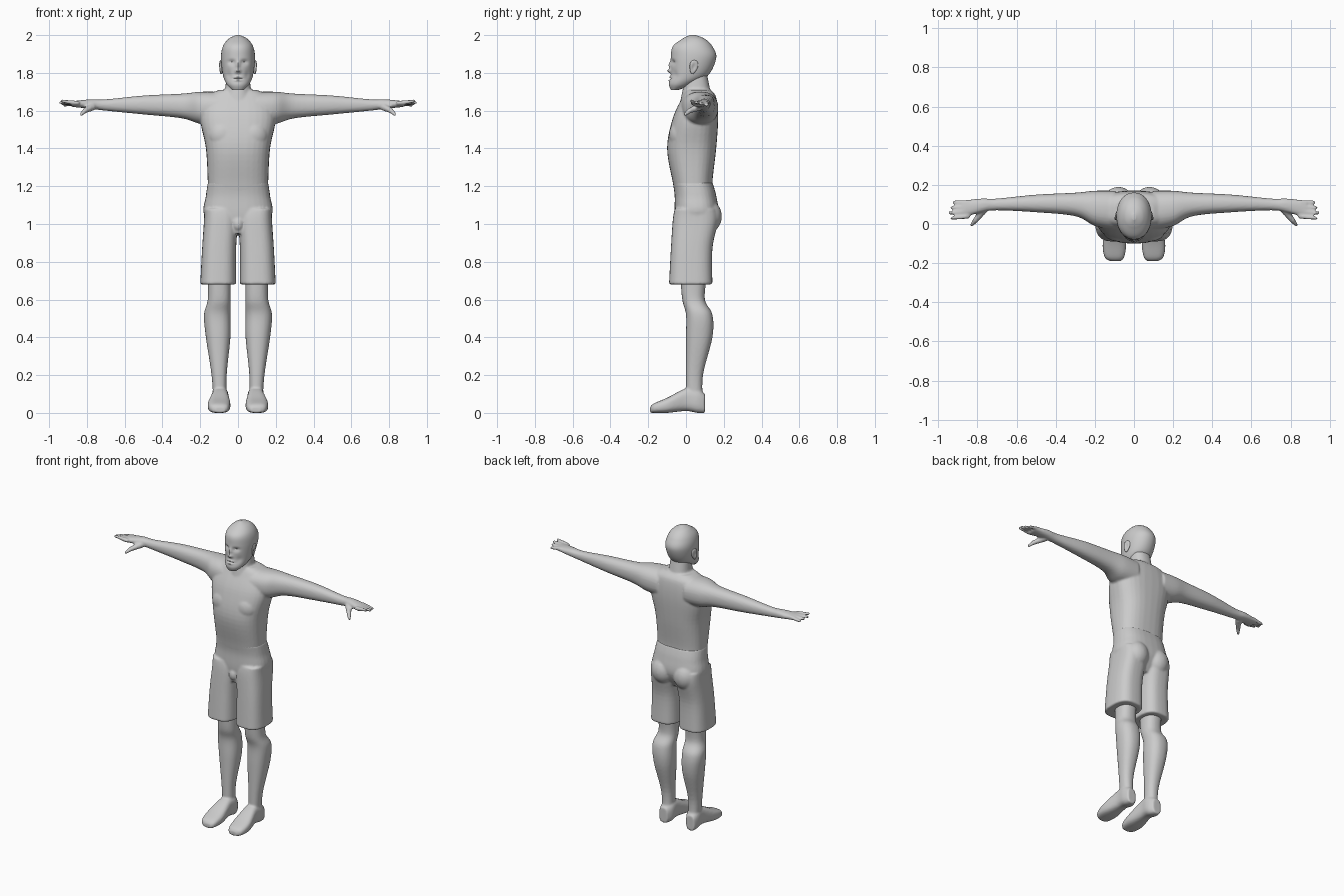
import bpy, bmesh, math
from mathutils import Vector, Matrix

default_cube = bpy.data.objects.get("Cube")
if default_cube:
    bpy.data.objects.remove(default_cube, do_unlink=True)

colour = (.6, .6, .6, 1)
grey = bpy.data.materials.new("plain_grey")
grey.use_nodes = True
grey.diffuse_color = colour
grey.node_tree.nodes["Principled BSDF"].inputs["Base Color"].default_value = colour

SIDES = {"left": 1, "right": -1}


def smooth_rows(rows, steps):
    """Ease between neighbouring sections so a few of them give a flowing form."""
    rows = [Vector(row) for row in rows]
    result = []
    for index, (start, end) in enumerate(zip(rows, rows[1:])):
        before = rows[max(index - 1, 0)]
        after = rows[min(index + 2, len(rows) - 1)]
        leave, arrive = (end - before) / 2, (after - start) / 2
        for step in range(steps):
            t = step / steps
            ease = t * t * (3 - 2 * t)
            bend = leave * (1 - t) - arrive * t
            result.append(start + (end - start) * ease + bend * t * (1 - t))
    return result + [rows[-1]]


def loft(bm, axis, rows, sides=32, power=2.3, steps=6, mirror=1):
    """Skin rounded sections given as (position, low, high, low, high) along an axis."""
    across, along = [k for k in range(3) if k != axis]
    rings = []
    for position, low_a, high_a, low_b, high_b in smooth_rows(rows, steps):
        ring = []
        for side in range(sides):
            angle = math.tau * side / sides
            cosine, sine = math.cos(angle), math.sin(angle)
            cosine = math.copysign(abs(cosine) ** (2 / power), cosine)
            sine = math.copysign(abs(sine) ** (2 / power), sine)
            point = Vector()
            point[axis] = position
            point[across] = (low_a + high_a + cosine * (high_a - low_a)) / 2
            point[along] = (low_b + high_b + sine * (high_b - low_b)) / 2
            point.x *= mirror
            ring.append(bm.verts.new(point))
        rings.append(ring)
    for lower, upper in zip(rings, rings[1:]):
        for side in range(sides):
            following = (side + 1) % sides
            bm.faces.new((lower[side], lower[following], upper[following], upper[side]))
    bm.faces.new(rings[0])
    bm.faces.new(rings[-1])


def loft_up(bm, rows, **options):
    """Loft upwards from rows of (height, half width, front, back)."""
    loft(bm, 2, [(z, -half, half, front, back) for z, half, front, back in rows], **options)


def ball(bm, centre, size):
    place = Matrix.Translation(centre) @ Matrix.Diagonal((*size, 1))
    bmesh.ops.create_uvsphere(bm, u_segments=24, v_segments=16, radius=1, matrix=place)


def rod(bm, start, end, start_radius, end_radius):
    """Round-ended tapered rod."""
    start, end = Vector(start), Vector(end)
    turn = (end - start).to_track_quat('Z', 'Y').to_matrix().to_4x4()
    bmesh.ops.create_cone(bm, cap_ends=True, segments=16, radius1=start_radius,
                          radius2=end_radius, depth=(end - start).length,
                          matrix=Matrix.Translation((start + end) / 2) @ turn)
    ball(bm, start, [start_radius] * 3)
    ball(bm, end, [end_radius] * 3)


def finish(name, bm, fused=True):
    """Make the object; fused parts melt their overlapping forms into one skin."""
    bmesh.ops.recalc_face_normals(bm, faces=bm.faces[:])
    mesh = bpy.data.meshes.new(name)
    bm.to_mesh(mesh)
    bm.free()
    mesh.materials.append(grey)
    part = bpy.data.objects.new(name, mesh)
    bpy.context.collection.objects.link(part)
    bpy.ops.object.select_all(action='DESELECT')
    part.select_set(True)
    bpy.context.view_layer.objects.active = part
    bpy.ops.object.shade_smooth_by_angle(angle=math.radians(45))
    if fused:
        fuse = part.modifiers.new("fuse", 'REMESH')
        fuse.mode = 'VOXEL'
        fuse.voxel_size = .007
        fuse.use_smooth_shade = True
        soften = part.modifiers.new("soften", 'SMOOTH')
        soften.iterations = 3


# Torso and neck
bm = bmesh.new()
loft_up(bm, [(1.16, .16, -.06, .15), (1.22, .16, -.07, .14), (1.4, .17, -.1, .16),
             (1.56, .2, -.07, .17), (1.67, .17, -.02, .16), (1.71, .1, 0, .13)], power=2.6)
loft_up(bm, [(1.6, .09, -.04, .15), (1.7, .07, -.02, .13), (1.8, .06, 0, .11)])

for mirror in SIDES.values():
    # Chest
    ball(bm, (mirror * .08, -.03, 1.47), (.08, .06, .08))
    # Arm and palm
    loft(bm, 0, [(.1, -.03, .17, 1.52, 1.7), (.2, -.01, .17, 1.53, 1.7),
                 (.3, .04, .16, 1.56, 1.69), (.5, .06, .15, 1.58, 1.68),
                 (.7, .07, .13, 1.6, 1.66), (.78, .06, .13, 1.61, 1.66),
                 (.88, .03, .12, 1.62, 1.65)], mirror=mirror)
    # Fingers, the outer ones shorter
    for finger in range(4):
        spread = finger - 1.5
        tip = (mirror * (.94 - .01 * abs(finger - 1)), .07 + .027 * spread, 1.64 - .007 * spread)
        rod(bm, (mirror * .85, .075 + .024 * spread, 1.64), tip, .012, .009)
    # Thumb
    knuckle = (mirror * .81, .02, 1.6)
    rod(bm, (mirror * .77, .07, 1.62), knuckle, .02, .014)
    rod(bm, knuckle, (mirror * .83, -.005, 1.58), .014, .009)
finish("torso_and_arms", bm)

# Shorts
bm = bmesh.new()
loft_up(bm, [(.95, .1, -.05, .12), (1.05, .18, -.06, .17), (1.15, .17, -.06, .16),
             (1.22, .16, -.07, .14)], power=2.6)
ball(bm, (0, -.04, 1), (.03, .03, .04))
for mirror in SIDES.values():
    loft(bm, 2, [(.68, .01, .2, -.09, .14), (.87, .01, .19, -.08, .14),
                 (1.02, 0, .18, -.07, .17), (1.08, .01, .18, -.06, .16)],
         power=2.8, mirror=mirror)
    ball(bm, (mirror * .08, .11, 1.04), (.08, .08, .09))
finish("shorts", bm)

# Lower legs, each with its shoe
for side, mirror in SIDES.items():
    bm = bmesh.new()
    loft(bm, 2, [(.05, .06, .13, 0, .09), (.2, .06, .14, 0, .09), (.4, .04, .17, 0, .14),
                 (.52, .04, .18, 0, .14), (.6, .04, .16, -.02, .1), (.72, .04, .16, -.03, .11)],
         mirror=mirror)
    loft(bm, 1, [(-.19, .07, .12, 0, .03), (-.17, .05, .15, 0, .05), (-.1, .04, .16, 0, .08),
                 (0, .05, .14, .01, .13), (.06, .05, .14, 0, .13), (.1, .07, .13, 0, .1)],
         power=2.8, mirror=mirror)
    finish(side + "_lower_leg", bm)

# Head
bm = bmesh.new()
loft_up(bm, [(1.71, .03, -.08, -.04), (1.74, .06, -.09, .04), (1.79, .08, -.08, .12),
             (1.88, .09, -.08, .16), (1.94, .08, -.07, .14), (1.98, .05, -.02, .1),
             (2, .01, .02, .05)], sides=96, power=2.1, steps=12)

# Face, pressed into the skull: offset, height, spread across, spread up, push back
features = {
    "eye_socket": (.034, 1.856, .018, .012, .014),
    "eyeball": (.034, 1.853, .01, .005, -.005),
    "nose_bridge": (0, 1.84, .01, .02, -.012),
    "nose_tip": (0, 1.81, .014, .01, -.02),
    "upper_lip": (0, 1.777, .02, .005, -.008),
    "mouth_line": (0, 1.769, .024, .003, .006),
    "lower_lip": (0, 1.76, .018, .005, -.007),
    "cheek": (.05, 1.79, .014, .02, .006),
}
for vert in bm.verts:
    if vert.co.y < 0:
        across, height = abs(vert.co.x), vert.co.z
        for offset, level, spread_x, spread_z, push in features.values():
            distance = math.hypot((across - offset) / spread_x, (height - level) / spread_z)
            vert.co.y += push * math.exp(-distance ** 2)
finish("head", bm, fused=False)

# Ears, wider at the top and hollowed on the outside
for side, mirror in SIDES.items():
    bm = bmesh.new()
    ball(bm, (0, 0, 0), (.01, .022, .038))
    for vert in bm.verts:
        vert.co.y *= 1 + vert.co.z * 9
        if vert.co.x > 0:
            vert.co.x -= .008 * math.exp(-math.hypot(vert.co.y / .012, vert.co.z / .02) ** 2)
    tilt = Matrix.Rotation(math.radians(-12), 4, 'X') @ Matrix.Rotation(math.radians(15), 4, 'Z')
    place = Matrix.Translation((.09, .04, 1.83))
    bm.transform(Matrix.Scale(mirror, 4, (1, 0, 0)) @ place @ tilt)
    finish(side + "_ear", bm, fused=False)
